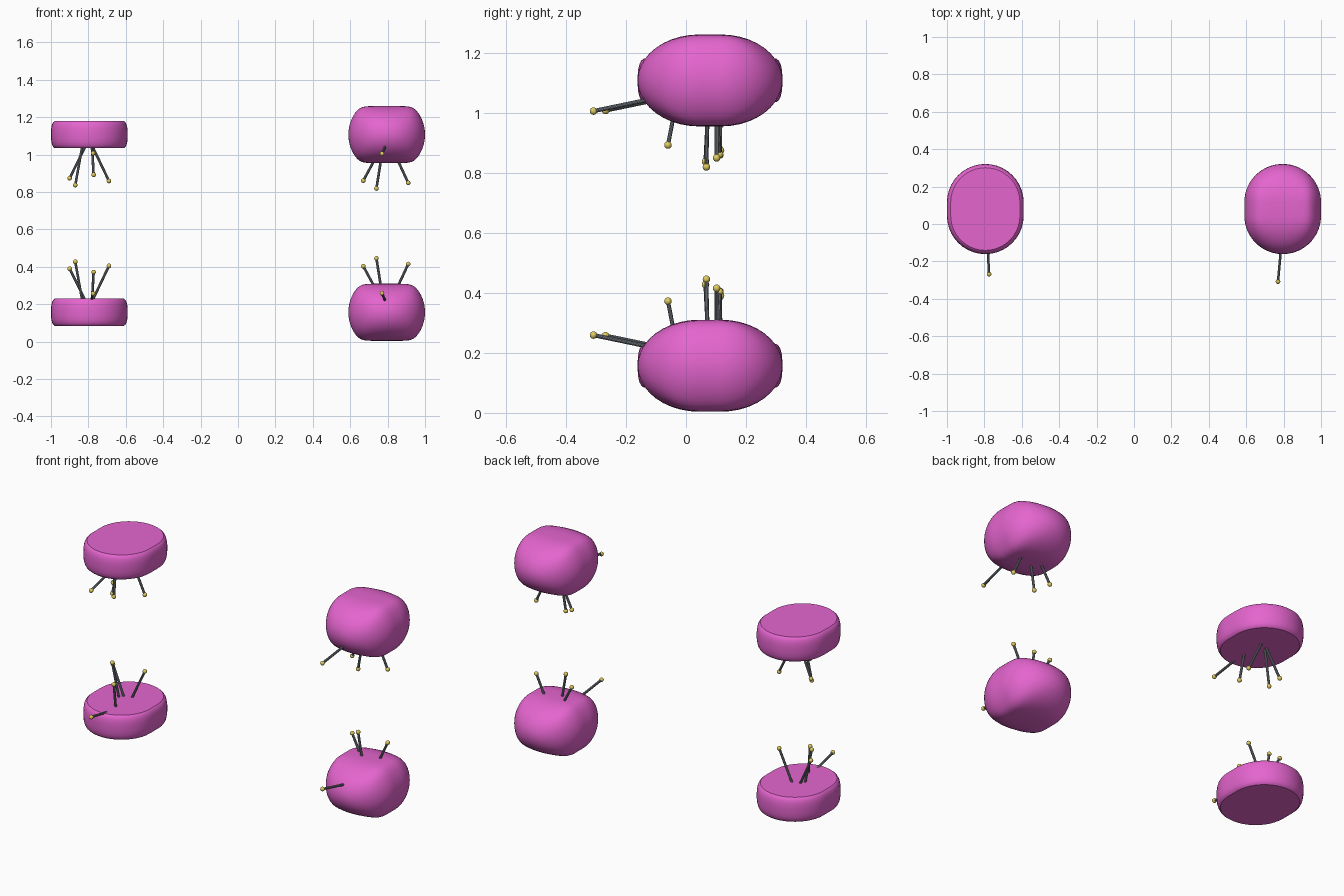
import bpy, bmesh, math
from mathutils import Vector

if "Cube" in bpy.data.objects:
    bpy.data.objects.remove(bpy.data.objects["Cube"])

R = 0.205      # half width of a cushion
S = 0.036      # half length of its straight side
CY = 0.08      # cushion centre in y
LEVELS = (("lower", 0.157, 1), ("upper", 1.107, -1))


def material(name, color):
    m = bpy.data.materials.new(name)
    m.diffuse_color = color
    m.use_nodes = True
    m.node_tree.nodes["Principled BSDF"].inputs["Base Color"].default_value = m.diffuse_color
    return m


PINK = material("pink_fabric", (0.78, 0.13, 0.62, 1))
STEEL = material("steel", (0.2, 0.22, 0.25, 1))
YELLOW = material("yellow_head", (0.75, 0.6, 0.12, 1))


def finish(bm, name, mat, loc=(0, 0, 0), angle=35):
    bmesh.ops.remove_doubles(bm, verts=bm.verts, dist=1e-5)
    bmesh.ops.recalc_face_normals(bm, faces=bm.faces)
    me = bpy.data.meshes.new(name)
    bm.to_mesh(me)
    bm.free()
    me.materials.append(mat)
    ob = bpy.data.objects.new(name, me)
    bpy.context.collection.objects.link(ob)
    ob.location = loc
    bpy.ops.object.select_all(action='DESELECT')
    ob.select_set(True)
    bpy.context.view_layer.objects.active = ob
    bpy.ops.object.shade_smooth_by_angle(angle=math.radians(angle))
    return ob


def loft(rings, caps):
    bm = bmesh.new()
    loops = [[bm.verts.new(p) for p in ring] for ring in rings]
    for a, b in zip(loops, loops[1:]):
        for i in range(len(a)):
            j = (i + 1) % len(a)
            bm.faces.new((a[i], a[j], b[j], b[i]))
    if caps:
        bm.faces.new(loops[0])
        bm.faces.new(loops[-1])
    return bm


def stadium(rx, ry, n=20):
    # two half ellipses joined by short straight sides, stretched in the first axis
    pts = []
    for side in (1, -1):
        for i in range(n + 1):
            a = math.pi * (i / n - 0.5)
            pts.append((side * (S + rx * math.cos(a)), side * ry * math.sin(a)))
    return pts


def flat_cushion(name, x, z):
    # flat-faced disc with a rounded rim: (height, inset) rows
    half = [(0.0725, 0.020), (0.066, 0.012), (0.055, 0.006), (0.038, 0.002), (0.016, 0)]
    rows = half + [(-h, i) for h, i in reversed(half)]
    rings = [[(v, u, h) for u, v in stadium(R - i, R - i)] for h, i in rows]
    finish(loft(rings, True), name, PINK, (x, CY, z))


def puffy_cushion(name, x, z):
    # sections across x: round in plan, round but flattened at top and bottom
    rings = []
    n = 36
    for k in range(n + 1):
        a = math.pi * k / n
        px, r = -R * math.cos(a), max(R * math.sin(a), 1e-4)
        h = (r ** -12 + 0.1535 ** -12) ** (-1 / 12)
        rings.append([(px, u, v) for u, v in stadium(r, h)])
    finish(loft(rings, True), name, PINK, (x, CY, z), 60)


def pin(name, head, base):
    head, base = Vector(head), Vector(base)
    d = base - head
    end = base + d.normalized() * 0.03
    bm = bmesh.new()
    length = (end - head).length
    bmesh.ops.create_cone(bm, cap_ends=True, segments=10, radius1=0.007,
                          radius2=0.007, depth=length)
    rot = d.to_track_quat('Z', 'Y').to_matrix()
    bmesh.ops.rotate(bm, verts=bm.verts, cent=(0, 0, 0), matrix=rot)
    finish(bm, name + "_shaft", STEEL, (head + end) / 2)
    bm = bmesh.new()
    bmesh.ops.create_uvsphere(bm, u_segments=14, v_segments=8, radius=0.0125)
    finish(bm, name + "_head", YELLOW, head, 60)


# pins: head and entry point, z relative to the cushion centre
LEFT_PINS = [
    ((-0.90, 0.115, 0.233), (-0.82, 0.10, 0.07)),
    ((-0.87, 0.065, 0.27), (-0.834, 0.075, 0.07)),
    ((-0.772, -0.06, 0.215), (-0.78, -0.032, 0.07)),
    ((-0.775, -0.268, 0.10), (-0.783, -0.114, 0.068)),
    ((-0.69, 0.113, 0.248), (-0.775, 0.115, 0.07)),
]
RIGHT_PINS = [
    ((0.67, 0.112, 0.246), (0.722, 0.107, 0.15)),
    ((0.74, 0.068, 0.288), (0.762, 0.07, 0.15)),
    ((0.77, -0.308, 0.102), (0.785, -0.14, 0.067)),
    ((0.91, 0.102, 0.258), (0.86, 0.102, 0.15)),
]

# lower set has pins pointing up, upper set is its mirror image
for level, z, flip in LEVELS:
    flat_cushion(level + "_flat_cushion", -0.795, z)
    puffy_cushion(level + "_puffy_cushion", 0.795, z)
    for side, pins in (("left", LEFT_PINS), ("right", RIGHT_PINS)):
        for i, (h, b) in enumerate(pins):
            pin(f"{level}_{side}_pin_{i + 1}",
                (h[0], h[1], z + flip * h[2]), (b[0], b[1], z + flip * b[2]))
